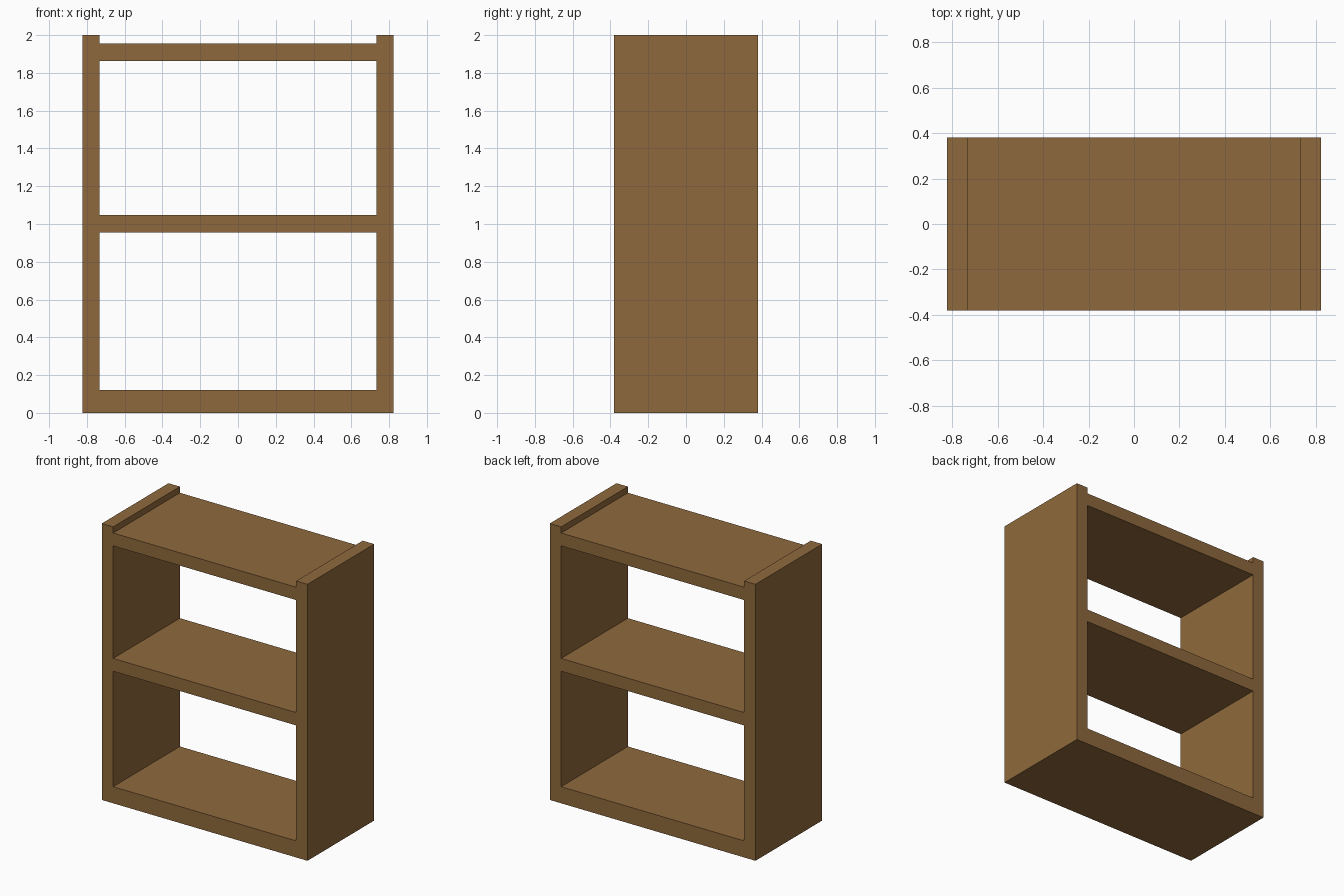
import bpy, bmesh

if "Cube" in bpy.data.objects:
    bpy.data.objects.remove(bpy.data.objects["Cube"])

wood = bpy.data.materials.new("brown wood")
wood.diffuse_color = (0.275, 0.141, 0.045, 1)
wood.use_nodes = True
wood.node_tree.nodes["Principled BSDF"].inputs["Base Color"].default_value = wood.diffuse_color

# Front layout: columns are side, bay, side; rows alternate shelf and opening
xs = [-0.823, -0.732, 0.732, 0.823]
zs = [0, 0.12, 0.955, 1.048, 1.862, 1.955, 2.0]
depth = 0.762

bm = bmesh.new()
grid = [[bm.verts.new((x, 0, z)) for x in xs] for z in zs]
for r in range(len(zs) - 1):
    for c in range(3):
        # middle column is solid only at the base and the two shelves
        if c == 1 and r % 2:
            continue
        bm.faces.new((grid[r][c], grid[r][c + 1],
                      grid[r + 1][c + 1], grid[r + 1][c]))
mesh = bpy.data.meshes.new("shelf_case")
bm.to_mesh(mesh)
bm.free()

# Fused carcass: sides, base, middle and top shelf, open front and back
case = bpy.data.objects.new("shelf_case", mesh)
bpy.context.collection.objects.link(case)
mesh.materials.append(wood)
solid = case.modifiers.new("depth", 'SOLIDIFY')
solid.thickness = depth
solid.offset = 0
